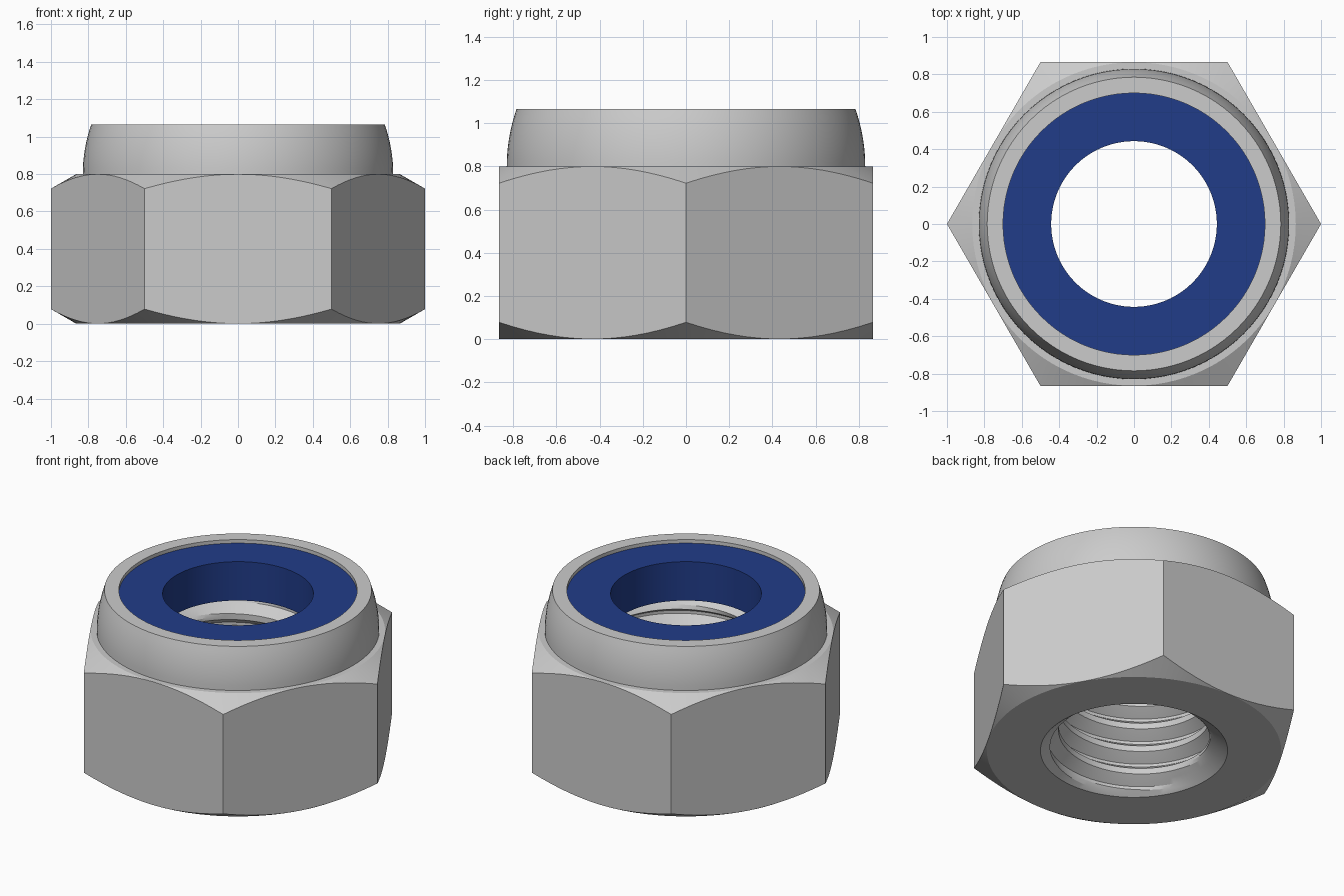
import bpy, bmesh, math

if "Cube" in bpy.data.objects:
    bpy.data.objects.remove(bpy.data.objects["Cube"])

SEG = 96
PITCH = 0.153
MINOR, MAJOR = 0.443, 0.51
FLOOR = 0.79          # floor of the insert pocket
TOP = 1.065


def finish(name, bm):
    bmesh.ops.remove_doubles(bm, verts=bm.verts[:], dist=1e-5)
    bmesh.ops.recalc_face_normals(bm, faces=bm.faces[:])
    mesh = bpy.data.meshes.new(name)
    bm.to_mesh(mesh)
    bm.free()
    ob = bpy.data.objects.new(name, mesh)
    bpy.context.collection.objects.link(ob)
    return ob


def lathe(name, profile, closed=False):
    bm = bmesh.new()
    verts = [bm.verts.new((r, 0, z)) for r, z in profile]
    pairs = list(zip(verts, verts[1:]))
    if closed:
        pairs.append((verts[-1], verts[0]))
    edges = [bm.edges.new(p) for p in pairs]
    bmesh.ops.spin(bm, geom=verts + edges, cent=(0, 0, 0), axis=(0, 0, 1),
                   angle=2 * math.pi, steps=SEG, use_merge=False)
    return finish(name, bm)


def cut(ob, tool, operation):
    mod = ob.modifiers.new("cut", 'BOOLEAN')
    mod.operation, mod.object, mod.solver = operation, tool, 'EXACT'
    bpy.context.view_layer.objects.active = ob
    bpy.ops.object.modifier_apply(modifier=mod.name)
    bpy.data.objects.remove(tool)


def smooth(ob, angle):
    bpy.ops.object.select_all(action='DESELECT')
    ob.select_set(True)
    bpy.context.view_layer.objects.active = ob
    bpy.ops.object.shade_smooth_by_angle(angle=math.radians(angle))


# hex prism, taller than the nut
bm = bmesh.new()
bmesh.ops.create_cone(bm, cap_ends=True, segments=6, radius1=1, radius2=1, depth=2)
for v in bm.verts:
    a = round(math.atan2(v.co.y, v.co.x) / (math.pi / 6)) * math.pi / 6
    v.co.z += 0.5
if abs(abs(max(bm.verts, key=lambda v: v.co.x).co.x) - 1) > 0.01:
    for v in bm.verts:
        v.co.x, v.co.y = -v.co.y, v.co.x
nut = finish("nut_body", bm)

# turned outline: 30 degree chamfers, rolled collar, insert pocket
flat, wide = 0.865, 1.1
rise = (wide - flat) * math.tan(math.radians(30))
collar = [(0.83 - 0.045 * (i / 8) ** 2, 0.8 + (TOP - 0.8) * i / 8) for i in range(9)]
outline = lathe("turned_outline",
                [(0, 0), (flat, 0), (wide, rise), (wide, 0.8 - rise), (flat, 0.8)]
                + collar + [(0.70, TOP), (0.70, FLOOR), (0, FLOOR)])
cut(nut, outline, 'INTERSECT')

# threaded bore: helical grid widened by a countersink at both ends
Z0, Z1 = -0.08, 0.84
STEPS = [(0, 0), (0.12, 0), (0.25, 0), (0.4, 0.48), (0.5625, 1), (0.6875, 1), (0.84, 0.49)]
bm = bmesh.new()
rows = []
for turn in range(-3, 7):
    for f, d in STEPS:
        row = []
        for j in range(SEG + 1):
            t = j / SEG
            z = min(max((turn + f + t) * PITCH, Z0), Z1)
            sink = max(0.55 - 1.3 * z, 0.55 - 1.3 * (FLOOR - z))
            r = max(MINOR + d * (MAJOR - MINOR), sink)
            if z in (Z0, Z1):
                r = sink
            a = 2 * math.pi * (j % SEG) / SEG
            row.append(bm.verts.new((r * math.cos(a), r * math.sin(a), z)))
        rows.append(row)
for lo, hi in zip(rows, rows[1:]):
    for j in range(SEG):
        if hi[j + 1].co.z > Z0 and lo[j].co.z < Z1:
            bm.faces.new((lo[j], lo[j + 1], hi[j + 1], hi[j]))
bmesh.ops.delete(bm, geom=[v for v in bm.verts if not v.link_faces], context='VERTS')
bmesh.ops.remove_doubles(bm, verts=bm.verts[:], dist=1e-5)
bmesh.ops.holes_fill(bm, edges=[e for e in bm.edges if e.is_boundary], sides=0)
bmesh.ops.triangulate(bm, faces=[f for f in bm.faces if len(f.verts) == 4])
cut(nut, finish("thread_cutter", bm), 'DIFFERENCE')
smooth(nut, 20)

# blue locking insert
insert = lathe("locking_insert",
               [(0.443, FLOOR), (0.70, FLOOR), (0.70, 1.042), (0.443, 1.042)], closed=True)
blue = bpy.data.materials.new("blue_plastic")
blue.diffuse_color = (0.015, 0.045, 0.25, 1)
blue.use_nodes = True
blue.node_tree.nodes["Principled BSDF"].inputs["Base Color"].default_value = blue.diffuse_color
insert.data.materials.append(blue)
smooth(insert, 30)
